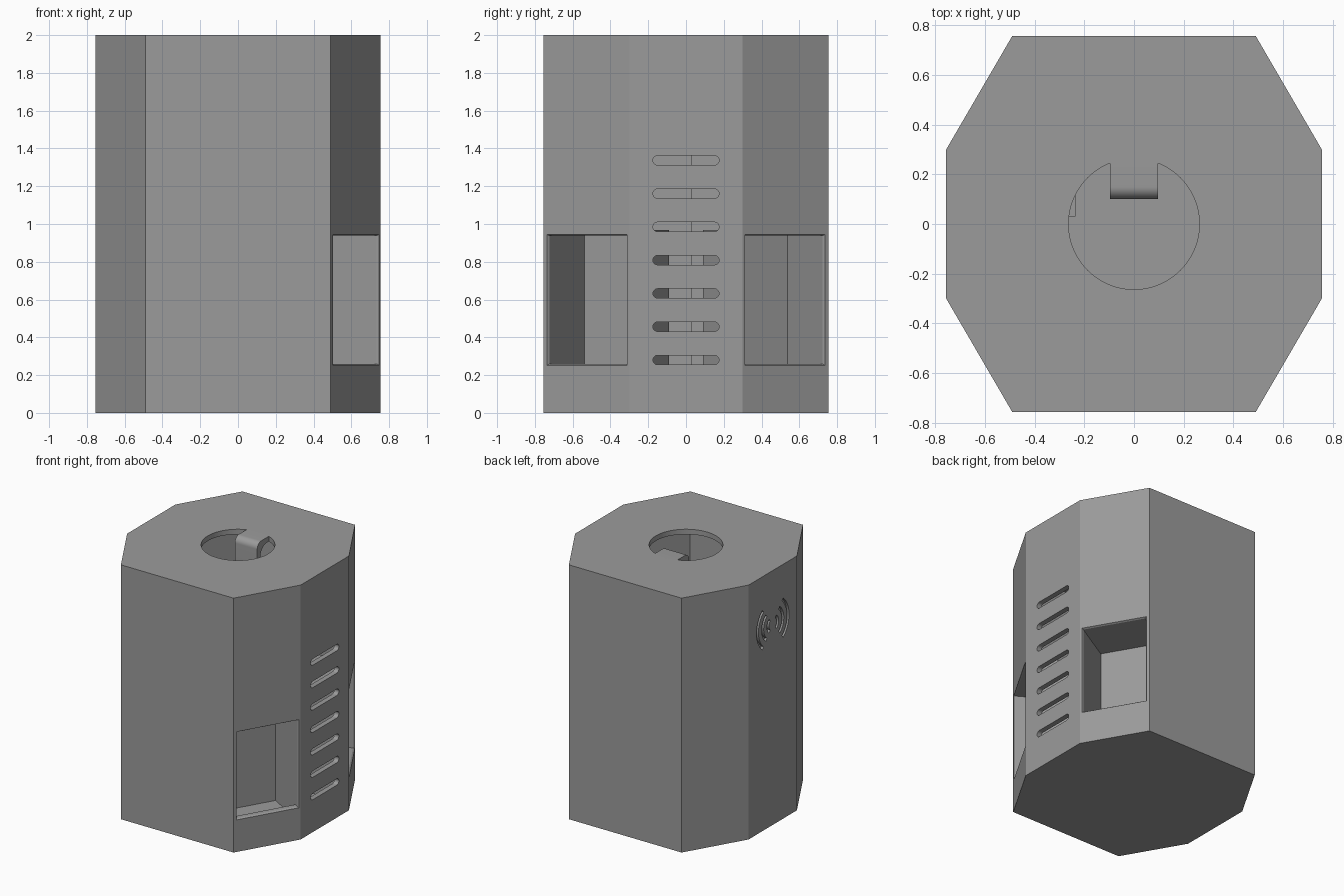
import bpy, bmesh, math
from mathutils import Vector

if "Cube" in bpy.data.objects:
    bpy.data.objects.remove(bpy.data.objects["Cube"])

WALL = 0.04
OCT = [(0.49, -0.755), (0.755, -0.30), (0.755, 0.30), (0.49, 0.755),
       (-0.49, 0.755), (-0.755, 0.30), (-0.755, -0.30), (-0.49, -0.755)]

grey = bpy.data.materials.new("grey_plastic")
grey.diffuse_color = (0.33, 0.33, 0.33, 1)
grey.use_nodes = True
grey.node_tree.nodes["Principled BSDF"].inputs["Base Color"].default_value = grey.diffuse_color


def make(name, solids):
    """Mesh object from solids, each a list of equal rings that are lofted and capped."""
    bm = bmesh.new()
    for rings in solids:
        vs = [[bm.verts.new(p) for p in r] for r in rings]
        n = len(vs[0])
        for a, b in zip(vs, vs[1:]):
            for i in range(n):
                j = (i + 1) % n
                bm.faces.new((a[i], a[j], b[j], b[i]))
        bm.faces.new(vs[0][::-1])
        bm.faces.new(vs[-1])
    bmesh.ops.recalc_face_normals(bm, faces=bm.faces)
    me = bpy.data.meshes.new(name)
    bm.to_mesh(me)
    bm.free()
    me.materials.append(grey)
    ob = bpy.data.objects.new(name, me)
    bpy.context.collection.objects.link(ob)
    return ob


def prism(pts, axis, a, b):
    """Rings of a 2D outline swept from a to b along x or z."""
    if axis == 'z':
        return [[(u, v, h) for u, v in pts] for h in (a, b)]
    return [[(h, u, v) for u, v in pts] for h in (a, b)]


def cut(ob, cutter):
    cutter.hide_render = True
    m = ob.modifiers.new("cut", 'BOOLEAN')
    m.operation, m.solver, m.object = 'DIFFERENCE', 'EXACT', cutter
    bpy.context.view_layer.objects.active = ob
    bpy.ops.object.modifier_apply(modifier=m.name)


def arc(cy, cz, r, a0, a1, n):
    return [(cy + r * math.cos(math.radians(a0 + (a1 - a0) * i / n)),
             cz + r * math.sin(math.radians(a0 + (a1 - a0) * i / n))) for i in range(n + 1)]


def bay_ring(side, depth, s0, s1, z0, z1):
    """Rectangle parallel to a slanted right-hand face; side is -1 front, 1 back."""
    t = Vector((0.265, 0.455)).normalized()
    inward = Vector((-t.y, t.x))
    out = []
    for s, z in ((s0, z0), (s1, z0), (s1, z1), (s0, z1)):
        p = Vector((0.49, -0.755)) + t * s + inward * depth
        out.append((p.x, -side * p.y, z))
    return out


# Hollow octagonal housing
housing = make("housing", [prism(OCT, 'z', 0, 2)])
inner = [(x * (1 - WALL / 0.755), y * (1 - WALL / 0.755)) for x, y in OCT]
cut(housing, make("cavity_cutter", [prism(inner, 'z', WALL, 2 - WALL)]))

# Round opening in the lid
cut(housing, make("lid_hole_cutter", [prism(arc(0, 0, 0.263, 0, 354.375, 63), 'z', 1.9, 2.1)]))

# Seven rounded vent slots on the right face
slots = []
for i in range(7):
    z = 0.28 + i * 0.1762
    outline = arc(0.15, z, 0.025, -90, 90, 10) + arc(-0.15, z, 0.025, 90, 270, 10)
    slots.append(prism(outline, 'x', 0.68, 0.8))
cut(housing, make("vent_cutter", slots))

# Sound wave grooves on the left face
grooves = []
for r in (0.06, 0.125, 0.19):
    for mid in (0, 180):
        outline = (arc(0, 1.58, r + 0.012, mid - 50, mid + 50, 16)
                   + arc(0, 1.58, r - 0.012, mid + 50, mid - 50, 16))
        grooves.append(prism(outline, 'x', -0.8, -0.735))
cut(housing, make("groove_cutter", grooves))

# Two open storage bays set square into the slanted right-hand faces
for side, label in ((-1, "front"), (1, "back")):
    cutter = make(label + "_bay_cutter", [[
        bay_ring(side, -0.010, 0.018, 0.518, 0.245, 0.95),
        bay_ring(side, 0.012, 0.030, 0.505, 0.26, 0.938),
        bay_ring(side, 0.045, 0.030, 0.505, 0.26, 0.938),
        bay_ring(side, 0.046, 0.030, 0.505, 0.15, 0.938),
        bay_ring(side, 0.380, 0.030, 0.505, 0.15, 0.938)]])
    bay = make(label + "_bay", [[
        bay_ring(side, d, 0.002, 0.533, 0.12, 0.968) for d in (0.035, 0.405)]])
    cut(housing, cutter)
    cut(bay, cutter)

# Rounded hook reaching into the lid opening
outline = ([(0.30, 2.0)] + arc(0.15, 1.95, 0.05, 90, 180, 10)
           + [(0.10, 1.72), (0.14, 1.72)]
           + arc(0.22, 1.88, 0.08, 180, 90, 10) + [(0.30, 1.96)])
hook = make("lid_hook", [prism(outline, 'x', -0.097, 0.097)])

# Upright panel inside, near the left wall
make("inner_panel", [prism([(-0.265, 0.03), (-0.235, 0.03), (-0.235, 0.35), (-0.265, 0.35)],
                           'z', WALL, 1.5)])

# Smooth the round edges, drop the cutters
for ob in list(bpy.data.objects):
    if ob.hide_render:
        bpy.data.objects.remove(ob)
for ob in (housing, hook):
    bpy.ops.object.select_all(action='DESELECT')
    ob.select_set(True)
    bpy.context.view_layer.objects.active = ob
    bpy.ops.object.shade_smooth_by_angle(angle=math.radians(25))
